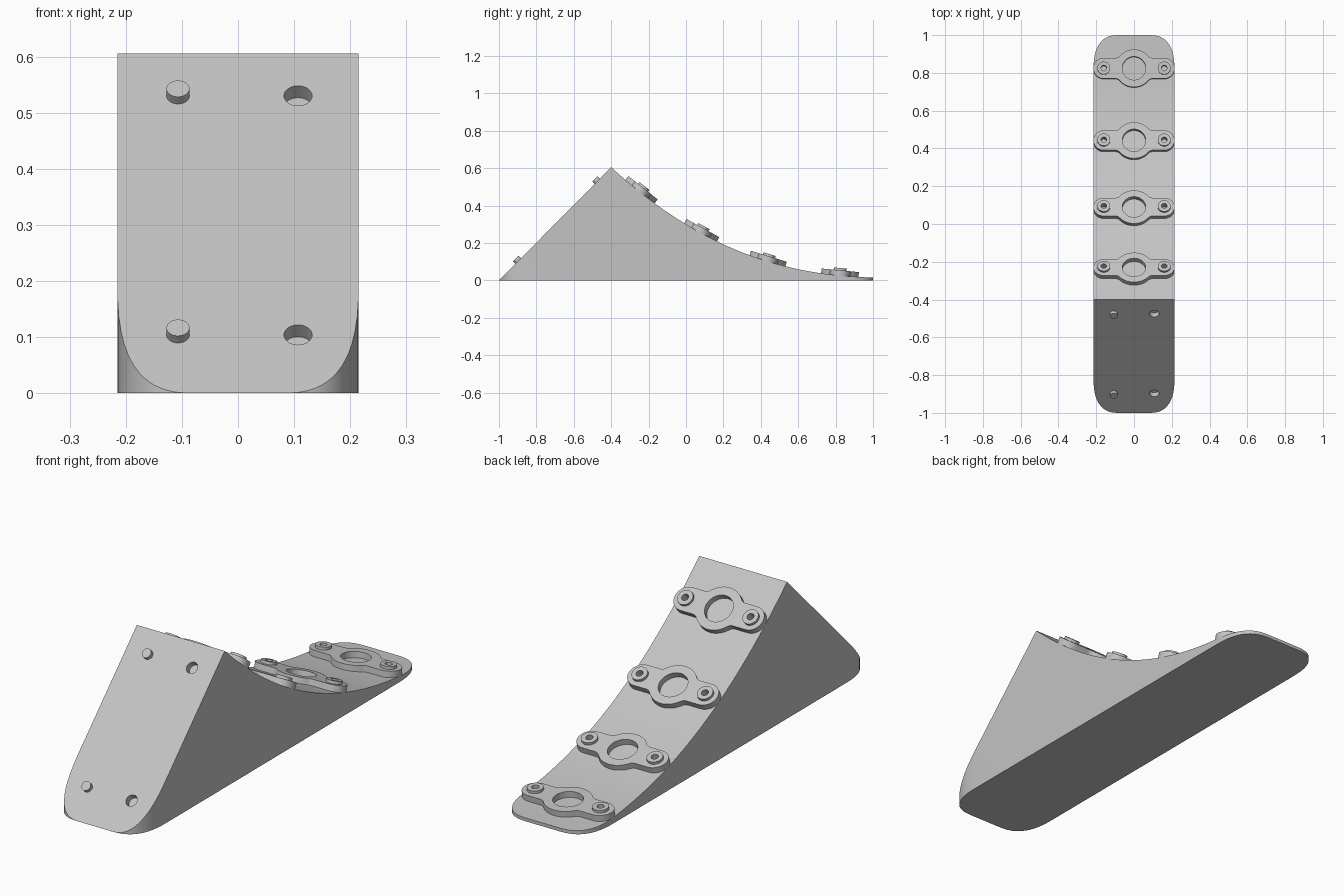
import bpy, bmesh, math
from mathutils import Matrix, Vector

cube = bpy.data.objects.get("Cube")
if cube:
    bpy.data.objects.remove(cube, do_unlink=True)

grey = bpy.data.materials.new("plain_grey")
grey.use_nodes = True
COLOUR = (0.55, 0.55, 0.55, 1)
grey.diffuse_color = COLOUR
grey.node_tree.nodes["Principled BSDF"].inputs["Base Color"].default_value = COLOUR

HALF_W = 0.215      # half width of the ramp
APEX = -0.4         # y of the ridge
CORNER = (0.14, 0.2)
THICK = 0.028       # bracket plate thickness


def select(ob):
    bpy.ops.object.select_all(action='DESELECT')
    ob.select_set(True)
    bpy.context.view_layer.objects.active = ob


def finish(ob):
    ob.data.materials.clear()
    ob.data.materials.append(grey)
    select(ob)
    bpy.ops.object.shade_smooth_by_angle(angle=math.radians(30))


def mesh_object(name, bm):
    mesh = bpy.data.meshes.new(name)
    bm.to_mesh(mesh)
    bm.free()
    ob = bpy.data.objects.new(name, mesh)
    bpy.context.collection.objects.link(ob)
    return ob


def height(y):
    """Top surface: straight front slope, concave curve behind the ridge."""
    if y < APEX:
        return 0.605 * (y + 1) / (APEX + 1)
    t = (1 - y) / (1 - APEX)
    return 0.015 + 0.05 * t + 0.54 * t ** 2.3


def slope(y):
    return (height(y + 0.001) - height(y - 0.001)) / 0.002


def half_width(y):
    a, length = CORNER
    u = max(0, 1 - (1 - abs(y)) / length)
    return HALF_W - a + a * (1 - u ** 2.7) ** (1 / 2.7)


def arc(cx, cy, r, start, end, n):
    """Points on an arc, angles in radians."""
    return [(cx + r * math.cos(start + (end - start) * i / n),
             cy + r * math.sin(start + (end - start) * i / n)) for i in range(n + 1)]


def circle(cx, r, n=32):
    return arc(cx, 0, r, 0, 2 * math.pi, n)[:-1]


def plate(name, loops, thickness, matrix):
    """Flat plate from closed loops; inner loops become holes."""
    curve = bpy.data.curves.new(name, 'CURVE')
    curve.dimensions = '2D'
    curve.fill_mode = 'BOTH'
    curve.extrude = thickness / 2
    for pts in loops:
        spline = curve.splines.new('POLY')
        spline.points.add(len(pts) - 1)
        for point, (x, y) in zip(spline.points, pts):
            point.co = (x, y, 0, 1)
        spline.use_cyclic_u = True
    ob = bpy.data.objects.new(name, curve)
    bpy.context.collection.objects.link(ob)
    ob.matrix_world = matrix @ Matrix.Translation((0, 0, thickness / 2))
    select(ob)
    bpy.ops.object.convert(target='MESH')
    finish(bpy.context.object)


def cylinder(name, radius, depth, matrix):
    bm = bmesh.new()
    bmesh.ops.create_cone(bm, cap_ends=True, segments=32, radius1=radius,
                          radius2=radius, depth=depth)
    ob = mesh_object(name, bm)
    ob.matrix_world = matrix
    return ob


# Ramp body: cross-sections along y
inset = [CORNER[1] * (i / 14) ** 2.5 for i in range(15)]
stations = [-1 + d for d in inset] + [APEX]
stations += [APEX + (1.2 * i / 30) for i in range(1, 30)]
stations += [1 - d for d in reversed(inset)]
bm = bmesh.new()
rings = []
for y in stations:
    w, z = half_width(y), height(y)
    rings.append([bm.verts.new(p) for p in
                  ((-w, y, 0), (-w, y, z), (w, y, z), (w, y, 0))])
for a, b in zip(rings, rings[1:]):
    for i in range(4):
        j = (i + 1) % 4
        bm.faces.new((a[i], a[j], b[j], b[i]))
bm.faces.new(rings[-1])
bmesh.ops.remove_doubles(bm, verts=bm.verts, dist=1e-5)
bmesh.ops.dissolve_degenerate(bm, edges=bm.edges, dist=1e-6)
bmesh.ops.recalc_face_normals(bm, faces=bm.faces)
body = mesh_object("ramp_body", bm)

# Sockets and pegs on the front slope
normal = Vector((0, -height(-0.7) / 0.3, 1)).normalized()
turn = normal.to_track_quat('Z', 'Y').to_matrix().to_4x4()
for label, z in (("lower", 0.104), ("upper", 0.53)):
    y = -1 + z * (APEX + 1) / 0.605
    cutter = cylinder("socket_cutter", 0.025, 0.06,
                      Matrix.Translation((0.107, y, z)) @ turn)
    cutter.hide_render = True
    cut = body.modifiers.new("socket", 'BOOLEAN')
    cut.operation = 'DIFFERENCE'
    cut.solver = 'EXACT'
    cut.object = cutter
    select(body)
    bpy.ops.object.modifier_apply(modifier=cut.name)
    bpy.data.objects.remove(cutter, do_unlink=True)
    finish(cylinder(label + "_peg", 0.0205, 0.036,
                    Matrix.Translation((-0.107, y, z)) @ turn))
finish(body)

# Bracket outline: centre disc blended into two rounded ears
DISC, EAR, FILLET, EAR_X = 0.1, 0.055, 0.03, 0.16
fx = math.sqrt((DISC + FILLET) ** 2 - (EAR + FILLET) ** 2)
blend = math.atan2(EAR + FILLET, fx)
quarter = arc(EAR_X, 0, EAR, 0, math.pi / 2, 10)
quarter += arc(fx, EAR + FILLET, FILLET, -math.pi / 2, blend - math.pi, 6)
quarter += arc(0, 0, DISC, blend, math.pi / 2, 12)[1:]
half = quarter + [(-x, y) for x, y in reversed(quarter[:-1])]
outline = half + [(x, -y) for x, y in reversed(half[1:-1])]

# Four brackets down the curved back, each with two raised collars
for n, y in enumerate((-0.247, 0.077, 0.435, 0.822), 1):
    place = (Matrix.Translation((0, y, height(y)))
             @ Matrix.Rotation(math.atan(slope(y)), 4, 'X'))
    holes = [circle(s * EAR_X, 0.015, 20) for s in (-1, 1)]
    plate(f"bracket_{n}", [outline, circle(0, 0.062, 40)] + holes, THICK, place)
    top = place @ Matrix.Translation((0, 0, THICK))
    for side, s in (("right", -1), ("left", 1)):
        plate(f"bracket_{n}_{side}_collar",
              [circle(s * EAR_X, 0.034), circle(s * EAR_X, 0.015, 20)], 0.012, top)
